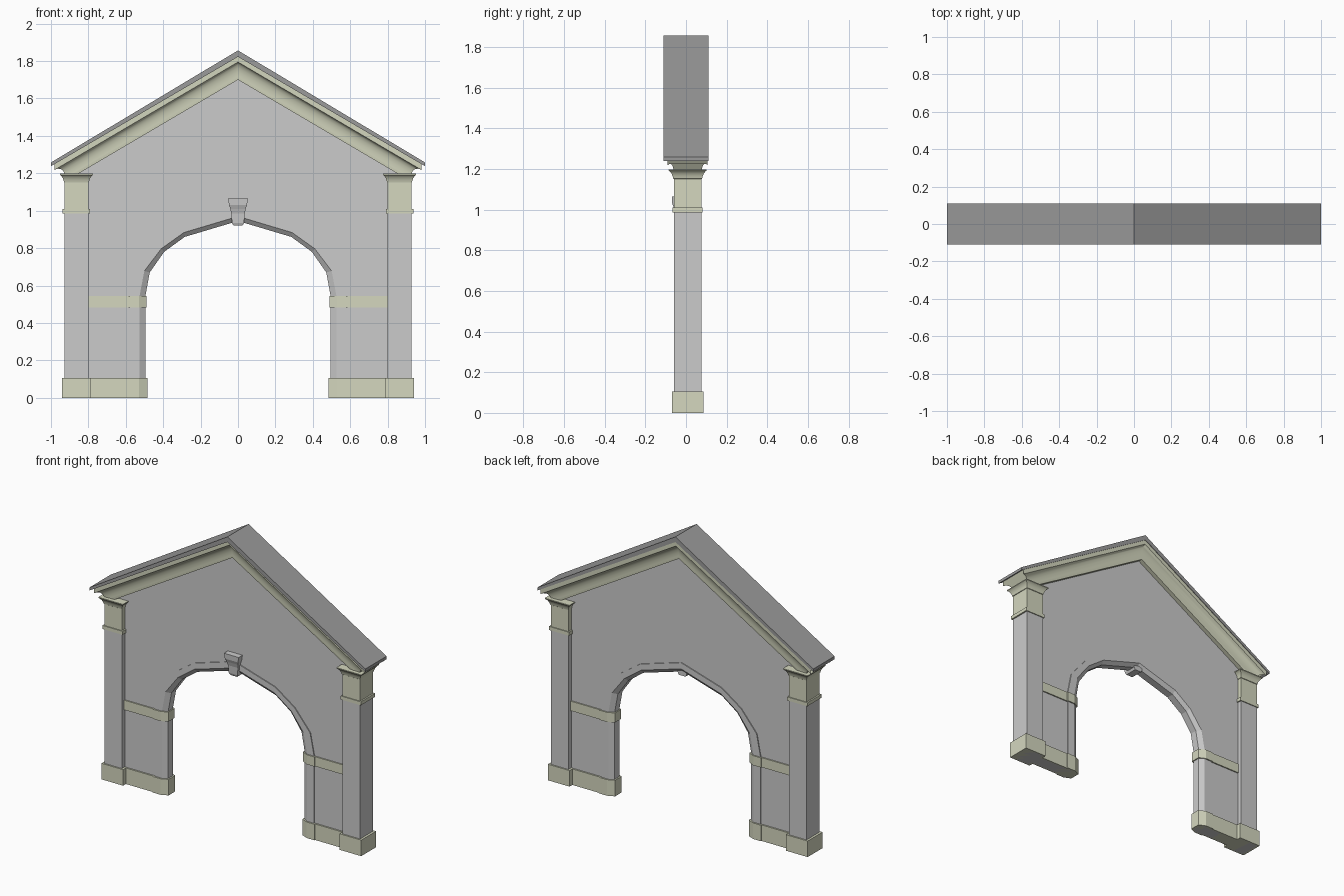
import bpy, bmesh, math

if "Cube" in bpy.data.objects:
    bpy.data.objects.remove(bpy.data.objects["Cube"])

YC = 0.008  # wall centreline in y


def material(name, col):
    m = bpy.data.materials.new(name)
    m.diffuse_color = (*col, 1)
    m.use_nodes = True
    m.node_tree.nodes["Principled BSDF"].inputs["Base Color"].default_value = m.diffuse_color
    return m


STONE = material("pale_stone", (0.66, 0.68, 0.52))
SLATE = material("dark_slate", (0.33, 0.33, 0.33))


def loft(name, rings, mat=None, smooth=False):
    """Join closed rings of points into a capped solid."""
    bm = bmesh.new()
    vs = [[bm.verts.new(p) for p in r] for r in rings]
    n = len(rings[0])
    for a, b in zip(vs, vs[1:]):
        for i in range(n):
            j = (i + 1) % n
            bm.faces.new((a[i], a[j], b[j], b[i]))
    bm.faces.new(vs[0][::-1])
    bm.faces.new(vs[-1])
    bmesh.ops.recalc_face_normals(bm, faces=bm.faces)
    me = bpy.data.meshes.new(name)
    bm.to_mesh(me)
    bm.free()
    ob = bpy.data.objects.new(name, me)
    bpy.context.collection.objects.link(ob)
    if mat:
        me.materials.append(mat)
    if smooth:
        bpy.ops.object.select_all(action='DESELECT')
        ob.select_set(True)
        bpy.context.view_layer.objects.active = ob
        bpy.ops.object.shade_smooth_by_angle(angle=math.radians(35))
    return ob


def rect(x0, x1, half, z):
    return [(x0, YC - half, z), (x1, YC - half, z), (x1, YC + half, z), (x0, YC + half, z)]


def box(name, x0, x1, half, z0, z1, mat=None):
    return loft(name, [rect(x0, x1, half, z) for z in (z0, z1)], mat)


def mirror_path(pts):
    """Right-hand points from springing to crown, mirrored to the left."""
    return pts + [(-x, z) for x, z in reversed(pts) if x > 0]


# Arch lines: outer and inner edge of the surround
outer = mirror_path([(.577, 0), (.577, .545), (.548, .69), (.435, .825), (.295, .922), (0, 1.01)])
inner = mirror_path([(.495, 0), (.495, .545), (.472, .67), (.395, .78), (.285, .86), (0, .945)])

# Gable wall with arched opening
opening = [((a + c) / 2, (b + d) / 2) for (a, b), (c, d) in zip(outer, inner)]
outline = opening + [(-.86, 0), (-.86, 1.28), (0, 1.80), (.86, 1.28), (.86, 0)]
loft("gable_wall", [[(x, YC + s * .038, z) for x, z in outline] for s in (-1, 1)])

# Chamfered arch surround: (position from outer to inner, half depth)
section = [(0, -.044), (.62, -.044), (1, -.024), (1, .024), (.62, .044), (0, .044)]
loft("arch_surround", [[(a + (c - a) * t, YC + d, b + (e - b) * t) for t, d in section]
                       for (a, b), (c, e) in zip(outer, inner)])


def plan_band(name, s, x_out, x_in, z0, z1, g):
    """Horizontal band following the wall and surround in plan."""
    half = [(x_out, .038 + g), (.577 + g, .038 + g), (.577 + g, .044 + g),
            (.53, .044 + g), (x_in, .024 + g)]
    ring = [(x, -d) for x, d in half] + [(x, d) for x, d in reversed(half)]
    loft(name, [[(s * x, YC + d, z) for x, d in ring] for z in (z0, z1)], STONE)


for s, side in ((-1, "left"), (1, "right")):
    # Pilaster, plinth and neck ring
    box(side + "_pilaster", s * .80, s * .927, .068, 0, 1.0)
    box(side + "_plinth", s * .785, s * .942, .077, 0, .105, STONE)
    box(side + "_neck_ring", s * .791, s * .937, .074, .986, 1.009, STONE)
    box(side + "_capital_block", s * .80, s * .927, .068, 1.0, 1.15, STONE)
    # Flared capital
    flare = [(1.15, 0), (1.152, .003), (1.165, .006), (1.178, .012), (1.188, .02), (1.192, .026), (1.198, .026)]
    loft(side + "_capital", [rect(s * (.80 - g), s * (.927 + g), .068 + g, z) for z, g in flare],
         STONE, True)
    # Wall base and impost band
    plan_band(side + "_wall_base", s, .79, .485, 0, .105, .01)
    plan_band(side + "_impost", s, .80, .488, .482, .545, .008)

# Raking cornice: cove profile (half depth, height at ridge), ends returned over the capitals
cove = [(.066, 1.70), (.068, 1.715)]
cove += [(.098 - .03 * math.cos(a), 1.72 + .075 * math.sin(a))
         for a in (math.radians(k * 18) for k in range(6))]
cove += [(.0985, 1.826)]
prof = [(-d, w) for d, w in cove] + [(d, w) for d, w in reversed(cove)]


def cornice_ring(s):
    ring = []
    for d, w in prof:
        x = .925 + (abs(d) - .068) * 1.85
        ring.append((s * x, YC + d, w - .588 * x * abs(s)))
    return ring


loft("raking_cornice", [cornice_ring(s) for s in (-1, 0, 1)], STONE, True)

# Thin gabled roof slab
roof = [(-1, 1.238), (-1, 1.258), (0, 1.857), (1, 1.258), (1, 1.238), (0, 1.823)]
loft("roof", [[(x, y, z) for x, z in roof] for y in (-.11, .11)], SLATE)

# Keystone: tapered, leaning forward to a wider head (z, half width, front y)
key = [(.92, .024, -.044), (.935, .032, -.05), (.985, .036, -.053), (1.01, .041, -.06),
       (1.03, .048, -.068), (1.065, .053, -.07)]
loft("keystone", [[(-w, f, z), (w, f, z), (w, .04, z), (-w, .04, z)] for z, w, f in key])
